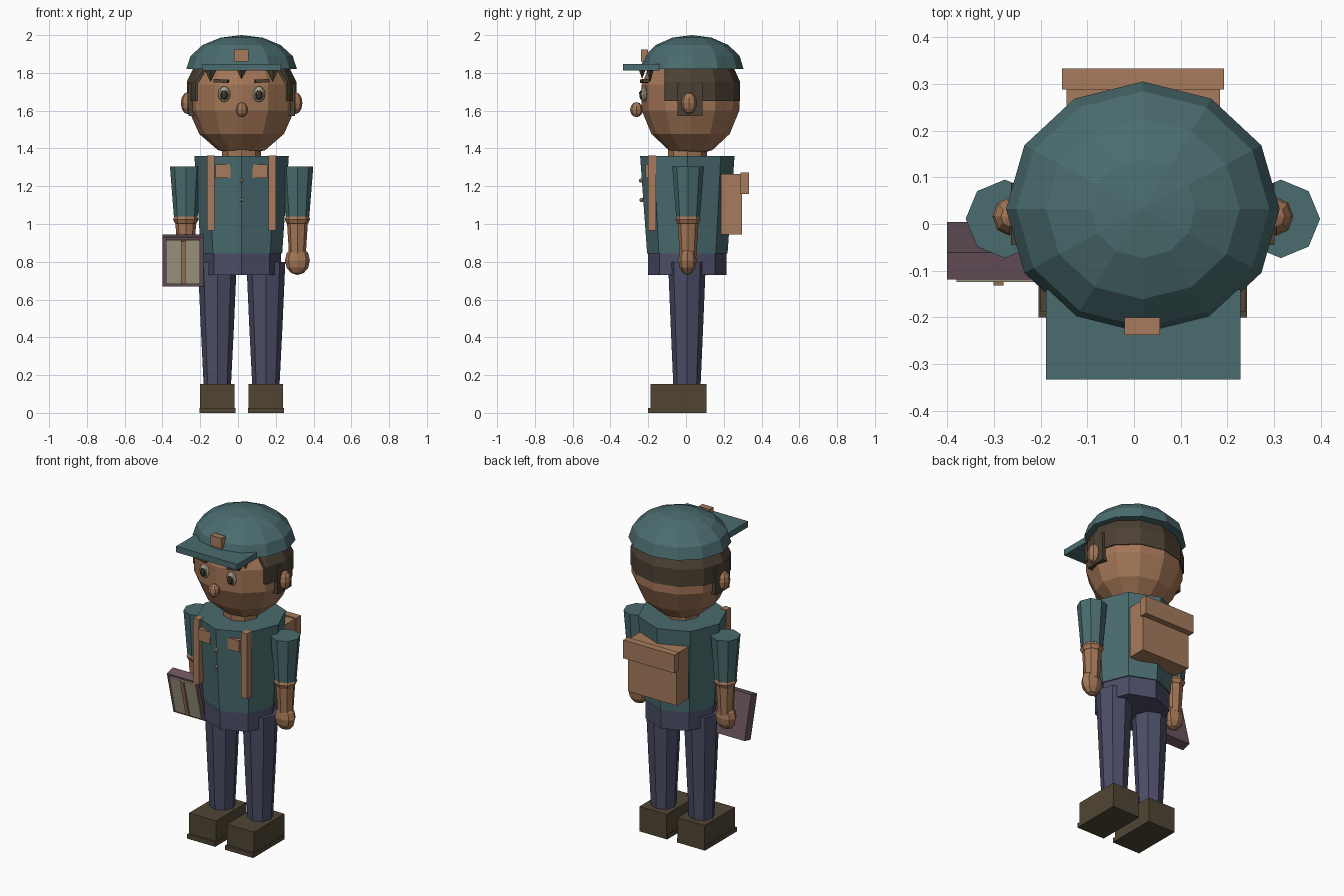
import bpy, bmesh, math
from mathutils import Matrix, Vector

if "Cube" in bpy.data.objects:
    bpy.data.objects.remove(bpy.data.objects["Cube"])

CX = 0.019  # body centre line


def srgb(r, g, b):
    f = lambda c: (c / 255 / 12.92) if c <= 10 else ((c / 255 + 0.055) / 1.055) ** 2.4
    return (f(r), f(g), f(b), 1.0)


COLOURS = {
    "teal_cloth": (74, 108, 111), "brown_skin": (163, 118, 86),
    "tan_leather": (166, 123, 92), "navy_trousers": (75, 77, 102),
    "dark_shoe": (80, 69, 52), "dark_hair": (76, 65, 52),
    "plum_cover": (108, 84, 94), "cream": (172, 163, 140),
    "pupil_dark": (58, 50, 44),
}
MATS = {}
for n, c in COLOURS.items():
    MATS[n] = bpy.data.materials.new(n)
    MATS[n].diffuse_color = srgb(*c)


def finish(bm, name, mat):
    bmesh.ops.recalc_face_normals(bm, faces=bm.faces)
    me = bpy.data.meshes.new(name)
    bm.to_mesh(me)
    bm.free()
    me.materials.append(MATS[mat])
    ob = bpy.data.objects.new(name, me)
    bpy.context.collection.objects.link(ob)
    return ob


def box(name, mat, x, y, z, rot=None):
    """Box from (min, max) ranges; optional matrix applied afterwards."""
    bm = bmesh.new()
    bmesh.ops.create_cube(bm, size=1)
    for v in bm.verts:
        v.co = Vector([(r[0] + r[1]) / 2 + c * (r[1] - r[0]) for r, c in zip((x, y, z), v.co)])
    if rot:
        bm.transform(rot)
    return finish(bm, name, mat)


def ball(name, mat, c, r, seg=8, rings=6):
    bm = bmesh.new()
    bmesh.ops.create_uvsphere(bm, u_segments=seg, v_segments=rings, radius=1)
    bm.transform(Matrix.Translation(c) @ Matrix.Diagonal((*r, 1)))
    return finish(bm, name, mat)


def lathe(name, mat, x, y, profile, seg=8):
    """Stacked rings (z, rx, ry) with capped ends."""
    bm = bmesh.new()
    rings = [[bm.verts.new((x + rx * math.cos(math.tau * i / seg),
                            y + ry * math.sin(math.tau * i / seg), z)) for i in range(seg)]
             for z, rx, ry in profile]
    for a, b in zip(rings, rings[1:]):
        for i in range(seg):
            j = (i + 1) % seg
            bm.faces.new((a[i], a[j], b[j], b[i]))
    bm.faces.new(rings[0])
    bm.faces.new(rings[-1])
    return finish(bm, name, mat)


def span(c, half):
    return (c - half, c + half)


# Torso, hips and neck
lathe("shirt", "teal_cloth", CX, 0.007, [(0.845, 0.215, 0.213), (1.36, 0.25, 0.25)])
lathe("hips", "navy_trousers", CX, 0.007, [(0.73, 0.208, 0.207), (0.846, 0.208, 0.207)])
lathe("neck", "brown_skin", CX, 0.007, [(1.33, 0.103, 0.103), (1.43, 0.103, 0.103)])

# Head, nose
ball("head", "brown_skin", (CX, 0.024, 1.67), (0.287, 0.265, 0.31), 12, 7)
ball("nose", "brown_skin", (0.02, -0.262, 1.605), (0.033, 0.034, 0.04))

# Hair shell wrapped round the back of the head
bm = bmesh.new()
bmesh.ops.create_uvsphere(bm, u_segments=12, v_segments=7, radius=1)
bm.transform(Matrix.Translation((CX, 0.024, 1.69)) @ Matrix.Diagonal((0.297, 0.268, 0.29, 1)))
for co, no in (((0, 0, 1.65), (0, 0, -1)), ((0, 0, 1.90), (0, 0, 1)), ((0, -0.113, 0), (0, -1, 0))):
    res = bmesh.ops.bisect_plane(bm, geom=bm.verts[:] + bm.edges[:] + bm.faces[:],
                                 plane_co=co, plane_no=no, clear_outer=True)
    bmesh.ops.holes_fill(bm, edges=[e for e in bm.edges if e.is_boundary], sides=0)
finish(bm, "hair", "dark_hair")

# Fringe spikes under the cap
for i, (dx, tip, w) in enumerate(((-0.165, 1.755, 0.04), (0, 1.77, 0.035), (0.165, 1.755, 0.04))):
    y = -0.232 + 0.25 * abs(dx)
    lathe(f"fringe_{i}", "dark_hair", CX + dx, y,
          [(tip, 0.001, 0.001), (1.835, w, 0.025)], 4)

# Cap dome, brim and badge
dome = [(1.82 + 0.18 * math.cos(math.radians(t)), 0.293 * math.sin(math.radians(t)),
         0.273 * math.sin(math.radians(t))) for t in (90, 67.5, 45, 22.5, 0.3)]
lathe("cap", "teal_cloth", CX, 0.032, dome, 12)
box("cap_brim", "teal_cloth", (-0.188, 0.228), (-0.333, -0.14), (1.812, 1.848))
box("cap_badge", "tan_leather", (-0.02, 0.056), (-0.238, -0.2), (1.86, 1.925))

# Mirrored parts
for side, s in (("left", -1), ("right", 1)):
    X = lambda d: CX + s * d
    # Face details
    ball(f"ear_{side}", "brown_skin", (X(0.286), 0.016, 1.64), (0.036, 0.041, 0.058))
    box(f"sideburn_{side}", "dark_hair", span(X(0.262), 0.02), (-0.045, 0.088), (1.573, 1.745))
    ball(f"eye_{side}", "cream", (X(0.092), -0.222, 1.687), (0.033, 0.018, 0.042))
    ball(f"pupil_{side}", "pupil_dark", (X(0.092), -0.235, 1.683), (0.02, 0.012, 0.026))
    ball(f"eye_glint_{side}", "cream", (X(0.092) - 0.006, -0.246, 1.693), (0.005, 0.004, 0.006), 6, 4)
    tilt = (Matrix.Translation((X(0.108), -0.22, 1.757))
            @ Matrix.Rotation(-s * 0.06, 4, 'Y') @ Matrix.Rotation(s * 0.2, 4, 'Z'))
    box(f"eyebrow_{side}", "dark_hair", (-0.038, 0.038), (-0.016, 0.016), (-0.009, 0.009), tilt)

    # Arms
    ax = X(0.2955)
    lathe(f"sleeve_{side}", "teal_cloth", ax, 0.011, [(1.04, 0.063, 0.063), (1.305, 0.084, 0.084)])
    ball(f"elbow_{side}", "brown_skin", (ax, 0.011, 1.025), (0.067, 0.067, 0.042))
    lathe(f"forearm_{side}", "brown_skin", ax, 0.011, [(0.83, 0.044, 0.044), (1.04, 0.057, 0.057)])
    ball(f"hand_{side}", "brown_skin", (ax, 0.008, 0.807), (0.066, 0.048, 0.077))

    # Legs and shoes
    lx = X(0.1285)
    lathe(f"leg_{side}", "navy_trousers", lx, 0.005,
          [(0.14, 0.072, 0.072), (0.46, 0.088, 0.086), (0.80, 0.103, 0.1)])
    box(f"shoe_{side}", "dark_shoe", span(lx, 0.092), (-0.187, 0.108), (0, 0.153))
    box(f"sole_{side}", "dark_shoe", span(lx, 0.095), (-0.2, 0.106), (0, 0.027))

    # Straps and chest pockets
    box(f"strap_{side}", "tan_leather", span(X(0.163), 0.02), (-0.2, -0.158), (0.965, 1.363))
    box(f"pocket_{side}", "tan_leather", span(X(0.098), 0.04), (-0.214, -0.16), (1.243, 1.315))

# Shirt buttons
for i, z in enumerate((1.23, 1.127)):
    ball(f"button_{i}", "cream", (CX, -0.238 + 0.003 * i, z), (0.012, 0.012, 0.012), 6, 4)

# Backpack
box("backpack", "tan_leather", (-0.145, 0.184), (0.185, 0.297), (0.945, 1.265))
box("backpack_flap", "tan_leather", (-0.154, 0.193), (0.288, 0.333), (1.16, 1.272))

# Book held under the hand, leaning forward
lean = Matrix.Translation((-0.291, -0.0575, 0.8075)) @ Matrix.Rotation(math.radians(14), 4, 'X')
box("book", "plum_cover", (-0.109, 0.109), (-0.03, 0.03), (-0.134, 0.134), lean)
box("book_page", "cream", (-0.089, 0.089), (-0.039, -0.03), (-0.12, 0.12), lean)
box("book_band", "tan_leather", (-0.01, 0.012), (-0.048, -0.039), (-0.116, 0.116), lean)

for m in bpy.data.materials:
    if m.users and not m.is_grease_pencil:
        m.use_nodes = True
        m.node_tree.nodes["Principled BSDF"].inputs["Base Color"].default_value = m.diffuse_color
